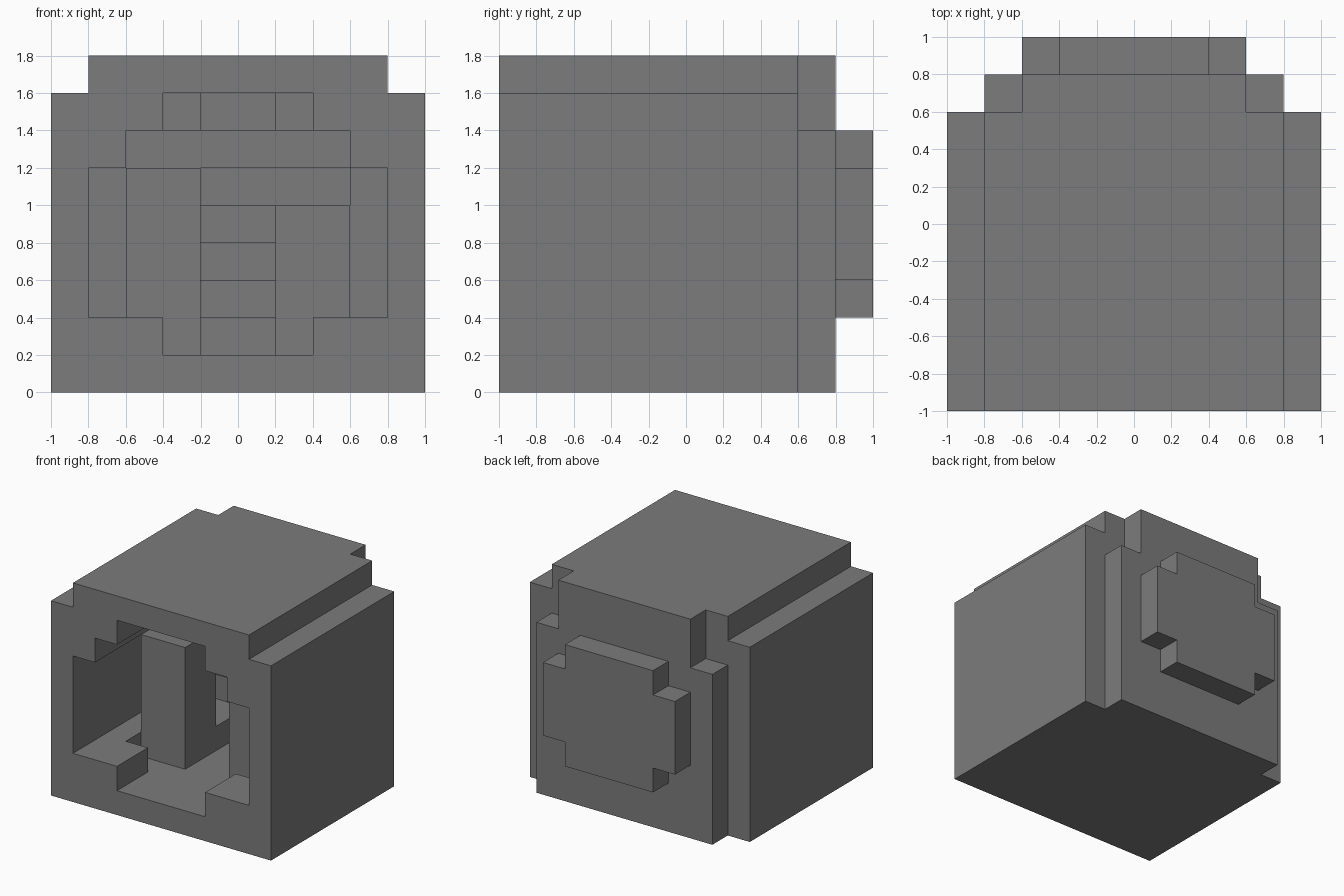
import bpy
import bmesh
from mathutils import Vector

if "Cube" in bpy.data.objects:
    bpy.data.objects.remove(bpy.data.objects["Cube"])

U = 0.2  # block size

stone = bpy.data.materials.new("stone_grey")
stone.use_nodes = True
grey = (0.2, 0.2, 0.2, 1)
stone.diffuse_color = grey
stone.node_tree.nodes["Principled BSDF"].inputs["Base Color"].default_value = grey


def block(x0, x1, y0, y1, z0, z1):
    """Set of grid cells filling a box, measured in blocks."""
    return {(x, y, z) for x in range(x0, x1)
            for y in range(y0, y1) for z in range(z0, z1)}


def centred(boxes):
    """Union of boxes given as half width, y range and z range."""
    cells = set()
    for w, *rest in boxes:
        cells |= block(-w, w, *rest)
    return cells


def build(name, cells):
    """Skin the outside of a set of cells and merge the flat faces."""
    bm = bmesh.new()
    for cell in cells:
        c = Vector(cell)
        for axis in range(3):
            for side in (0, 1):
                step = Vector((0, 0, 0))
                step[axis] = 2 * side - 1
                if tuple(int(v) for v in c + step) in cells:
                    continue
                a, b = Vector((0, 0, 0)), Vector((0, 0, 0))
                a[(axis + 1) % 3] = 1
                b[(axis + 2) % 3] = 1
                o = c.copy()
                o[axis] += side
                ring = [o, o + a, o + a + b, o + b]
                if not side:
                    ring.reverse()
                bm.faces.new([bm.verts.new(p * U) for p in ring])
    bmesh.ops.remove_doubles(bm, verts=bm.verts, dist=0.001)
    bmesh.ops.dissolve_limit(bm, angle_limit=0.01, verts=bm.verts, edges=bm.edges)
    mesh = bpy.data.meshes.new(name)
    bm.to_mesh(mesh)
    bm.free()
    mesh.materials.append(stone)
    bpy.context.collection.objects.link(bpy.data.objects.new(name, mesh))


# Outer shell: main body, roof, stepped back and back plate
shell = centred([
    (5, -5, 3, 0, 8),
    (4, -5, 3, 8, 9),
    (4, 3, 4, 0, 7),
    (3, 3, 4, 7, 9),
    (3, 4, 5, 3, 6),
    (2, 4, 5, 2, 7),
])

# Hollow: front opening, sunken floor and arched top
hollow = centred([
    (2, -5, -3, 1, 2),
    (3, -3, 0, 1, 2),
    (4, -5, 1, 2, 6),
    (3, -5, 1, 6, 7),
    (2, -5, 0, 7, 8),
])
# Rounded back of the hollow, deepest at mid height
hollow |= centred([
    (1, 0, 1, 1, 2),
    (3, 1, 2, 2, 3),
    (3, 1, 3, 3, 4),
    (3, 1, 4, 4, 5),
    (3, 1, 3, 5, 6),
    (3, 1, 2, 6, 7),
    (1, 0, 1, 7, 8),
])
build("hollow_shell", shell - hollow)

# Two square pillars standing on the sunken floor
build("right_pillar", block(-3, -1, -2, 0, 1, 6))
build("left_pillar", block(1, 3, -2, 0, 1, 5))
